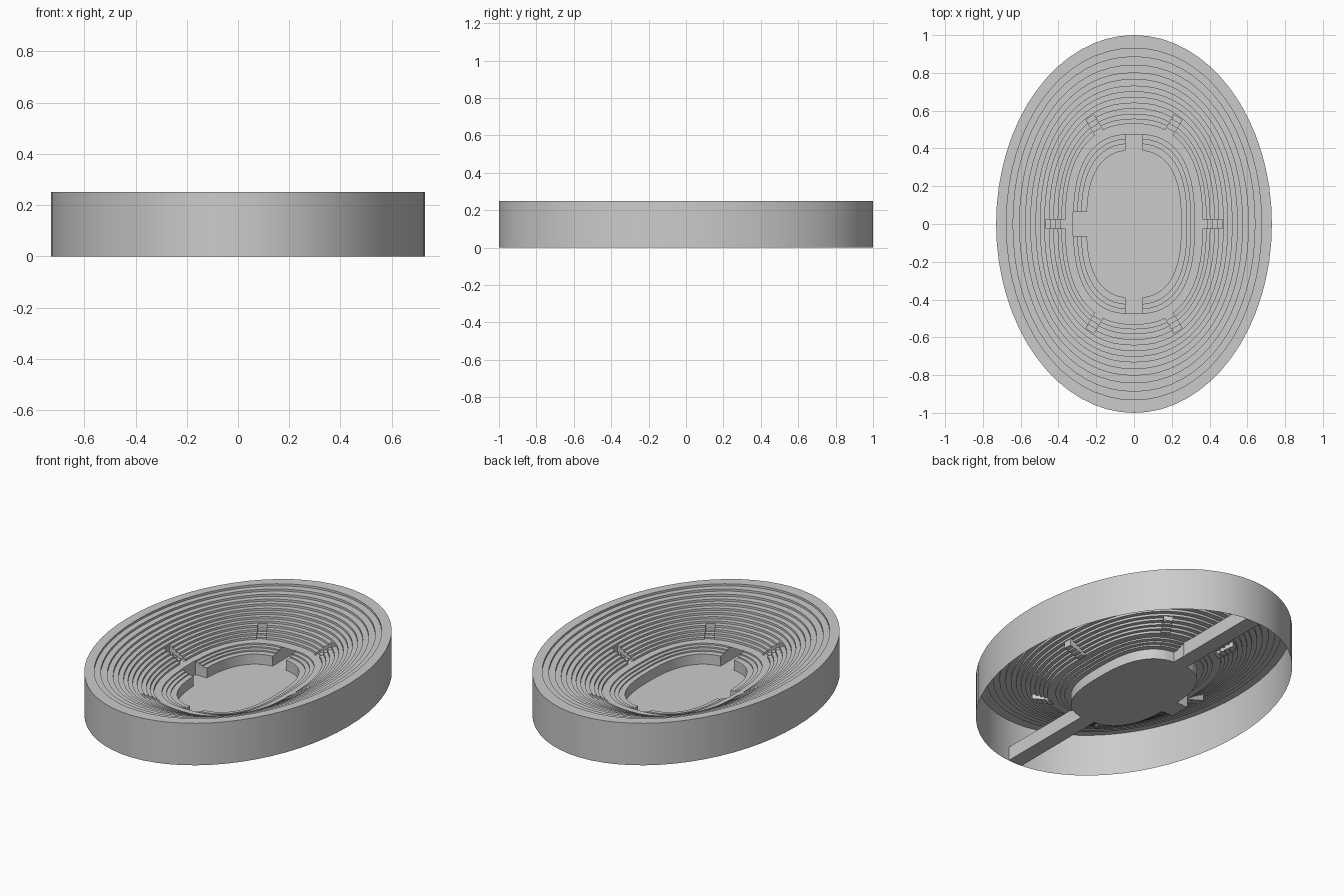
import bpy, bmesh, math
from mathutils import Vector

if "Cube" in bpy.data.objects:
    bpy.data.objects.remove(bpy.data.objects["Cube"])

N = 64


def ring_points(b, z):
    """Oval whose half-length is b: boxier at the arena, a true ellipse outside."""
    t = max(0.0, min(1.0, (b - 0.475) / 0.525))
    a = 0.25 + (b - 0.39) * 0.82 if b < 0.475 else 0.32 + t * 0.41
    e = 2 / (2.6 - 0.6 * t ** 0.6)
    pts = []
    for i in range(N):
        c, s = math.cos(2 * math.pi * i / N), math.sin(2 * math.pi * i / N)
        pts.append((a * math.copysign(abs(c) ** e, c), b * math.copysign(abs(s) ** e, s), z))
    return pts


def loft(bm, profile):
    rings = [[bm.verts.new(p) for p in ring_points(b, z)] for b, z in profile]
    for r0, r1 in zip(rings, rings[1:]):
        for i in range(N):
            j = (i + 1) % N
            bm.faces.new((r0[i], r0[j], r1[j], r1[i]))
    return rings


def finish(bm, name, smooth=False):
    me = bpy.data.meshes.new(name)
    bm.to_mesh(me)
    bm.free()
    ob = bpy.data.objects.new(name, me)
    bpy.context.collection.objects.link(ob)
    if smooth:
        bpy.context.view_layer.objects.active = ob
        ob.select_set(True)
        bpy.ops.object.shade_smooth_by_angle(angle=math.radians(30))
        ob.select_set(False)
    return ob


def cut_slot(bm, centre, angle, length, width, floor, open_end=False):
    """Cut a rectangular slot in the seating and drop walls to floor(s), s in 0..1 outward."""
    c = Vector((centre[0], centre[1], 0))
    d = Vector((math.cos(angle), math.sin(angle), 0))
    n = Vector((-d.y, d.x, 0))
    for direction, half in ((d, length / 2), (n, width / 2)):
        for sign in (-1, 1):
            faces = [f for f in bm.faces
                     if (f.calc_center_median().xy - c.xy).length < 0.2]
            geom = list({g for f in faces for g in (*f.verts, *f.edges)}) + faces
            bmesh.ops.bisect_plane(bm, geom=geom, dist=1e-5,
                                   plane_co=c + direction * half * sign, plane_no=direction)

    def local(co):
        v = co - c
        return v.dot(d), v.dot(n)

    def inside(co, tol):
        u, w = local(co)
        return abs(u) < length / 2 + tol and abs(w) < width / 2 + tol

    doomed = [f for f in bm.faces if inside(f.calc_center_median(), -1e-5)]
    # risers lying on the cut line are kept
    rim = {e for f in doomed for e in f.edges
           if any(g not in doomed for g in e.link_faces)}
    bmesh.ops.delete(bm, geom=doomed, context='FACES')
    for e in [e for e in rim if e.is_valid]:
        p, q = (v.co.copy() for v in e.verts)
        if (p.xy - q.xy).length < 1e-4:
            continue
        if open_end and local((p + q) / 2)[0] > length / 2 - 1e-3:
            continue
        lows = []
        for co in (p, q):
            s = local(co)[0] / length + 0.5
            lows.append(Vector((co.x, co.y, min(co.z, floor(s)))))
        bm.faces.new([bm.verts.new(v) for v in (p, q, lows[1], lows[0])])


# Stepped seating profile: podium, lower benches, walkway, upper tiers, rim
profile = [(0.39, 0.0), (0.39, 0.06), (0.425, 0.06), (0.425, 0.068),
           (0.45, 0.068), (0.45, 0.076), (0.475, 0.076), (0.475, 0.085)]
tiers = [0.53, 0.555, 0.58, 0.61, 0.64, 0.67, 0.70, 0.73, 0.765, 0.80, 0.84, 0.885, 0.93]
rise = (0.25 - 0.085) / len(tiers)
z = 0.085
for b in tiers:
    profile += [(b, z), (b, z + rise)]
    z += rise
profile.append((1.0, 0.25))

seating = bmesh.new()
loft(seating, profile)

# Gates: two on the long axis, one on the left side
gate_floor = lambda s: 0.0
for sy in (-1, 1):
    cut_slot(seating, (0, sy * 0.425), sy * math.pi / 2, 0.1, 0.09, gate_floor, True)
cut_slot(seating, (-0.283, 0), math.pi, 0.08, 0.125, gate_floor)

# Stairwells in the tiers
ramp = lambda s: 0.08 + 0.03 * s
diag = math.radians(60)
wells = [((0.415, 0), 0.0), ((-0.415, 0), math.pi),
         ((0.207, 0.52), diag), ((-0.207, 0.52), math.pi - diag),
         ((0.207, -0.52), -diag), ((-0.207, -0.52), math.pi + diag)]
for centre, ang in wells:
    cut_slot(seating, centre, ang, 0.105, 0.05, ramp)
finish(seating, "seating_tiers", True)

# Stairs inside each well
stairs = bmesh.new()
for centre, ang in wells:
    c, d = Vector((*centre, 0)), Vector((math.cos(ang), math.sin(ang), 0))
    n = Vector((-d.y, d.x, 0)) * 0.025
    line = []
    for k in range(4):
        for s in (k / 4, (k + 1) / 4):
            line.append(c + d * (s - 0.5) * 0.105 + Vector((0, 0, 0.082 + 0.009 * k)))
    pairs = [(stairs.verts.new(p - n), stairs.verts.new(p + n)) for p in line]
    for (a0, a1), (b0, b1) in zip(pairs, pairs[1:]):
        stairs.faces.new((a0, b0, b1, a1))
finish(stairs, "well_stairs")

# Outer wall
wall = bmesh.new()
loft(wall, [(1.0, 0.25), (1.0, 0.0)])
finish(wall, "outer_wall", True)

# Arena floor
arena = bmesh.new()
arena.faces.new([arena.verts.new(p) for p in ring_points(0.39, 0.0)])
finish(arena, "arena_floor")

# Entrance tunnels out to the wall, plus gate floors
tunnels = bmesh.new()


def quad(*pts):
    tunnels.faces.new([tunnels.verts.new(p) for p in pts])


w, h = 0.045, 0.082
for sy in (-1, 1):
    y0, y1, y2 = sy * 0.385, sy * 0.475, sy * 0.996
    quad((-w, y0, 0), (w, y0, 0), (w, y2, 0), (-w, y2, 0))
    quad((-w, y1, h), (w, y1, h), (w, y2, h), (-w, y2, h))
    for x in (-w, w):
        quad((x, y1, 0), (x, y2, 0), (x, y2, h), (x, y1, h))
quad((-0.323, -0.0625, 0), (-0.245, -0.0625, 0), (-0.245, 0.0625, 0), (-0.323, 0.0625, 0))
finish(tunnels, "entrance_tunnels")
